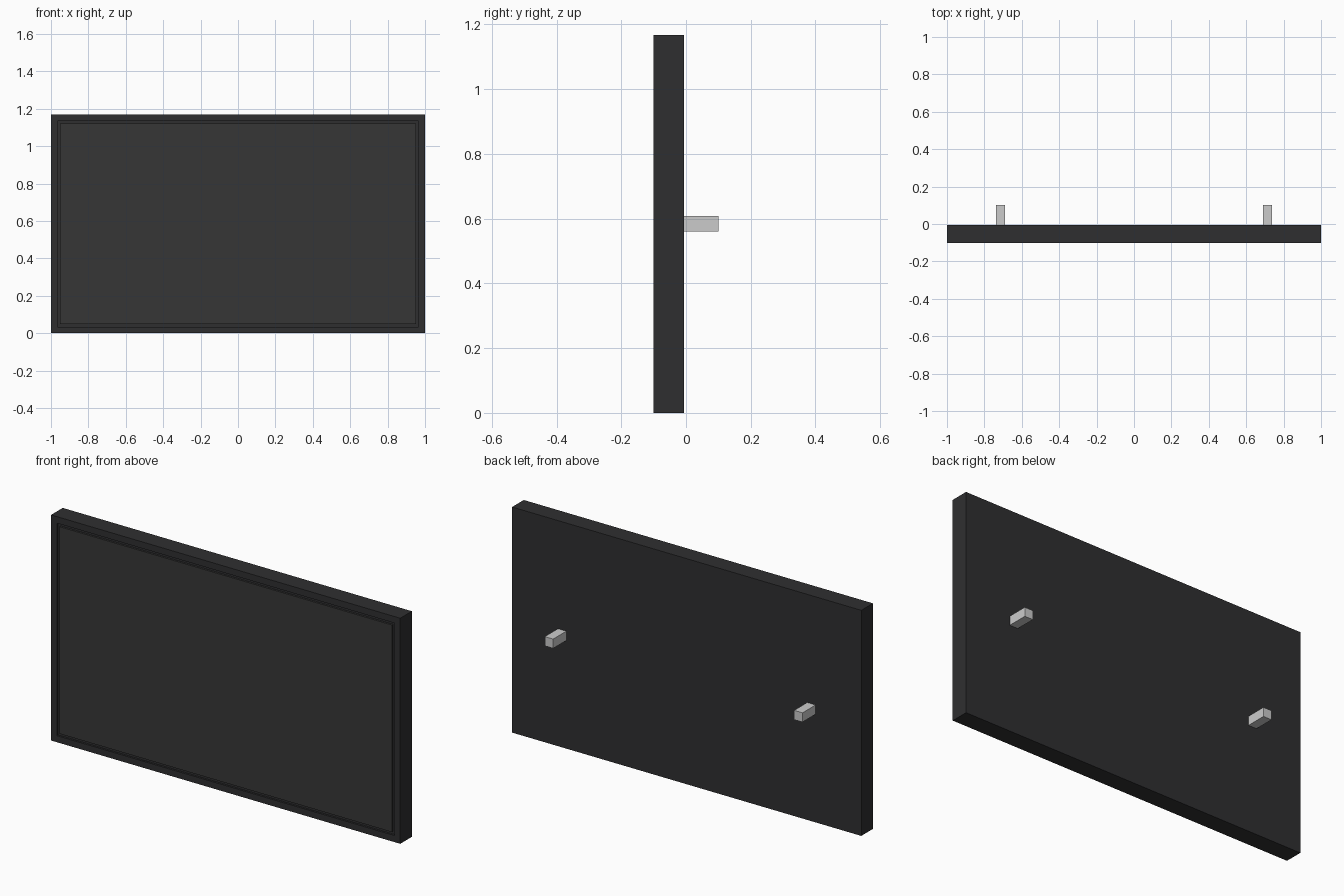
import bpy, bmesh
from mathutils import Vector

if "Cube" in bpy.data.objects:
    bpy.data.objects.remove(bpy.data.objects["Cube"])

WIDTH, HEIGHT = 2.0, 1.168
FRONT, BACK = -0.101, -0.006
BEZEL, RECESS = 0.048, 0.01


def material(name, rgb):
    m = bpy.data.materials.new(name)
    m.diffuse_color = (*rgb, 1)
    m.use_nodes = True
    m.node_tree.nodes["Principled BSDF"].inputs["Base Color"].default_value = m.diffuse_color
    return m


def box(name, lo, hi, mat=None):
    lo, hi = Vector(lo), Vector(hi)
    bm = bmesh.new()
    bmesh.ops.create_cube(bm, size=1)
    for v in bm.verts:
        v.co = (lo + hi) / 2 + v.co * (hi - lo)
    mesh = bpy.data.meshes.new(name)
    bm.to_mesh(mesh)
    bm.free()
    obj = bpy.data.objects.new(name, mesh)
    bpy.context.collection.objects.link(obj)
    if mat:
        mesh.materials.append(mat)
    return obj


case_mat = material("dark_case", (0.028, 0.028, 0.03))
screen_mat = material("dark_screen", (0.037, 0.037, 0.037))

# Housing with a shallow pocket in the front face
housing = box("housing", (-WIDTH / 2, FRONT, 0), (WIDTH / 2, BACK, HEIGHT), case_mat)
bm = bmesh.new()
bm.from_mesh(housing.data)
bm.normal_update()
front = min(bm.faces, key=lambda f: f.calc_center_median().y)
bmesh.ops.inset_region(bm, faces=[front], thickness=BEZEL)
inner = bmesh.ops.extrude_discrete_faces(bm, faces=[front])["faces"]
bmesh.ops.translate(bm, verts=inner[0].verts, vec=(0, RECESS, 0))
bm.to_mesh(housing.data)
bm.free()

# Screen fills the pocket flush with the bezel
box("screen", (-WIDTH / 2 + BEZEL, FRONT, BEZEL),
    (WIDTH / 2 - BEZEL, FRONT + RECESS, HEIGHT - BEZEL), screen_mat)

# Wall mounting pegs on the back
for side, x in (("left", -0.714), ("right", 0.714)):
    box(f"mount_peg_{side}", (x - 0.024, BACK, 0.56), (x + 0.024, 0.101, 0.608))
